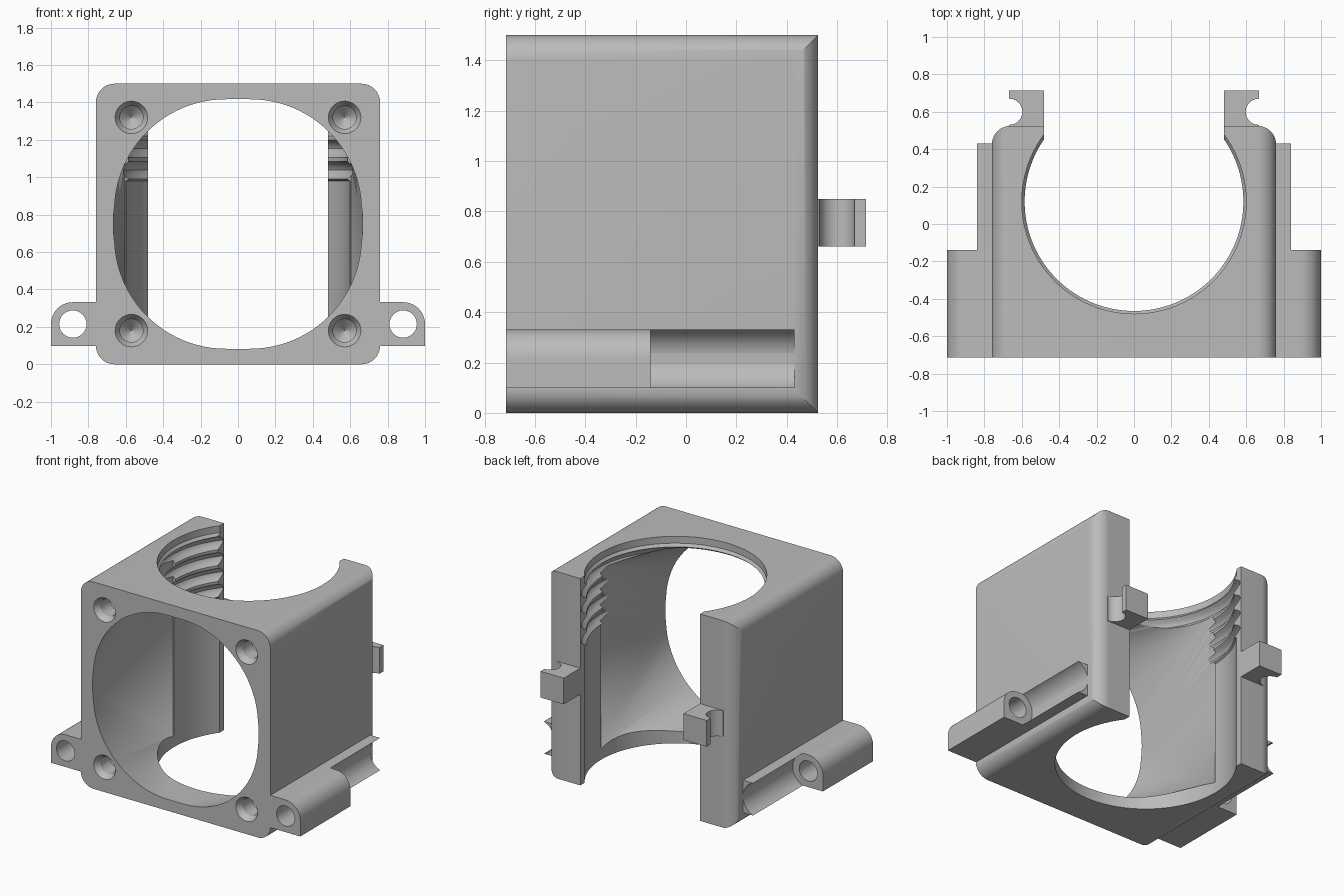
import bpy, bmesh
from math import sin, cos, pi, sqrt, asin
from mathutils import Vector

if "Cube" in bpy.data.objects:
    bpy.data.objects.remove(bpy.data.objects["Cube"])

grey = bpy.data.materials.new("plain grey")
grey.use_nodes = True
grey.diffuse_color = (0.5, 0.5, 0.5, 1)
grey.node_tree.nodes["Principled BSDF"].inputs["Base Color"].default_value = (0.5, 0.5, 0.5, 1)

FRONT, BACK, HALF, TOP = -0.715, 0.525, 0.76, 1.5
BORE_Y, MID_Z = 0.12, 0.75


def finish(name, bm):
    bmesh.ops.recalc_face_normals(bm, faces=bm.faces)
    mesh = bpy.data.meshes.new(name)
    bm.to_mesh(mesh)
    bm.free()
    mesh.materials.append(grey)
    ob = bpy.data.objects.new(name, mesh)
    bpy.context.collection.objects.link(ob)
    return ob


def arc(cx, cy, r, a0, a1, n=12):
    return [(cx + r * cos(a0 + (a1 - a0) * i / n), cy + r * sin(a0 + (a1 - a0) * i / n))
            for i in range(n + 1)]


def prism(name, outline, lo, hi, axis):
    """Extrude a flat outline along y (outline is x, z) or z (outline is x, y)."""
    bm = bmesh.new()
    place = (lambda p, h: (p[0], h, p[1])) if axis == "y" else (lambda p, h: (p[0], p[1], h))
    a = [bm.verts.new(place(p, lo)) for p in outline]
    b = [bm.verts.new(place(p, hi)) for p in outline]
    bm.faces.new(a)
    bm.faces.new(b[::-1])
    for i in range(len(a)):
        j = (i + 1) % len(a)
        bm.faces.new((a[i], a[j], b[j], b[i]))
    return finish(name, bm)


def lathe(name, profile, place, n):
    """Turn a (radius, height) profile into a closed solid."""
    bm = bmesh.new()
    rings = [[bm.verts.new(place(r * cos(2 * pi * i / n), r * sin(2 * pi * i / n), h))
              for i in range(n)] for r, h in profile]
    bm.faces.new(rings[0])
    bm.faces.new(rings[-1][::-1])
    for a, b in zip(rings, rings[1:]):
        for i in range(n):
            j = (i + 1) % n
            bm.faces.new((a[i], a[j], b[j], b[i]))
    return finish(name, bm)


def boolean(ob, tool, operation):
    mod = ob.modifiers.new("cut", 'BOOLEAN')
    mod.operation, mod.solver, mod.object = operation, 'EXACT', tool
    bpy.context.view_layer.objects.active = ob
    bpy.ops.object.modifier_apply(modifier=mod.name)
    bpy.data.objects.remove(tool)


def smooth(ob):
    bpy.ops.object.select_all(action='DESELECT')
    ob.select_set(True)
    bpy.context.view_layer.objects.active = ob
    bpy.ops.object.shade_smooth_by_angle(angle=0.5)


# Housing: block rounded along its length and on the two upright back edges
R = 0.1
rounded = []
for k, (sx, z) in enumerate([(1, TOP - R), (-1, TOP - R), (-1, R), (1, R)]):
    rounded += arc(sx * (HALF - R), z, R, k * pi / 2, (k + 1) * pi / 2)
housing = prism("housing", rounded, FRONT, BACK, "y")
plan = ([(-HALF - 0.05, FRONT - 0.1), (HALF + 0.05, FRONT - 0.1), (HALF + 0.05, FRONT + 0.01), (HALF, FRONT + 0.01)]
        + arc(HALF - R, BACK - R, R, 0, pi / 2) + arc(-HALF + R, BACK - R, R, pi / 2, pi)
        + [(-HALF, FRONT + 0.01), (-HALF - 0.05, FRONT + 0.01)])
boolean(housing, prism("plan_cutter", plan, -0.1, TOP + 0.1, "z"), 'INTERSECT')

# Upright bore with rounded grooves near the top
profile = [(0.598, -0.1), (0.598, 0.98)]
for k in range(4):
    z = 0.98 + k * 0.115
    profile += [(0.585 + 0.038 * sin(pi * i / 6), z + 0.01 + 0.095 * i / 6) for i in range(7)]
profile += [(0.6, 1.45), (0.6, TOP + 0.1)]
boolean(housing, lathe("bore_cutter", profile, lambda u, v, h: (u, BORE_Y + v, h), 96), 'DIFFERENCE')

# Back slot
slot = [(-0.48, BORE_Y), (0.48, BORE_Y), (0.48, 0.7), (-0.48, 0.7)]
boolean(housing, prism("slot_cutter", slot, -0.2, TOP + 0.2, "z"), 'DIFFERENCE')

# Duct from the round front opening to the bore
bm = bmesh.new()
for y in (FRONT - 0.1, FRONT):
    for x, z in arc(0, MID_Z, 0.667, 0, 2 * pi, 96)[:-1]:
        bm.verts.new((x, y, z))
for x in (-0.605, 0.605):
    for z in (MID_Z - 0.667, MID_Z + 0.667):
        bm.verts.new((x, BORE_Y, z))
bmesh.ops.convex_hull(bm, input=bm.verts)
boolean(housing, finish("duct_cutter", bm), 'DIFFERENCE')

# Countersunk blind screw holes
for x in (-0.57, 0.57):
    for z in (0.18, 1.32):
        hole = [(0.087, -0.05), (0.087, 0), (0.062, 0.04), (0.062, 0.15), (0.002, 0.21)]
        boolean(housing, lathe("hole_cutter", hole,
                               lambda u, v, h: (x + u, FRONT + h, z + v), 32), 'DIFFERENCE')
smooth(housing)

# Side lugs, grooved rails and back hooks, mirrored left and right
LX, LZ, LR, GR = 0.883, 0.215, 0.117, 0.125
LUG_BACK = -0.14
for side, s in (("left", 1), ("right", -1)):
    def flip(points):
        return [(s * x, y) for x, y in points]

    outline = [(HALF - 0.03, LZ - LR), (LX + LR, LZ - LR)] + arc(LX, LZ, LR, 0, pi / 2) + [(HALF - 0.03, LZ + LR)]
    lug = prism(side + "_lug", flip(outline), FRONT, LUG_BACK, "y")
    pin = prism("pin_cutter", flip(arc(LX, LZ, 0.073, 0, 2 * pi, 32)[:-1]), FRONT - 0.1, LUG_BACK + 0.1, "y")
    boolean(lug, pin, 'DIFFERENCE')
    smooth(lug)

    tip = asin(LR / GR)
    wall = asin(sqrt(GR ** 2 - (LX - HALF) ** 2) / GR)
    for part, t in (("upper", 1), ("lower", -1)):
        groove = arc(LX, 0, GR, pi - wall, pi - tip)
        prong = [(HALF - 0.03, groove[0][1])] + groove + [(HALF - 0.03, LR)]
        prong = [(x, LZ + t * z) for x, z in prong]
        smooth(prism(side + "_" + part + "_rail", flip(prong), LUG_BACK, 0.43, "y"))

    hook = ([(0.48, BACK - 0.02), (0.48, 0.715), (0.667, 0.715), (0.667, 0.67)]
            + arc(0.667, 0.6, 0.07, pi / 2, 3 * pi / 2)[1:] + [(0.667, BACK - 0.02)])
    smooth(prism(side + "_hook", flip(hook), 0.66, 0.85, "z"))
